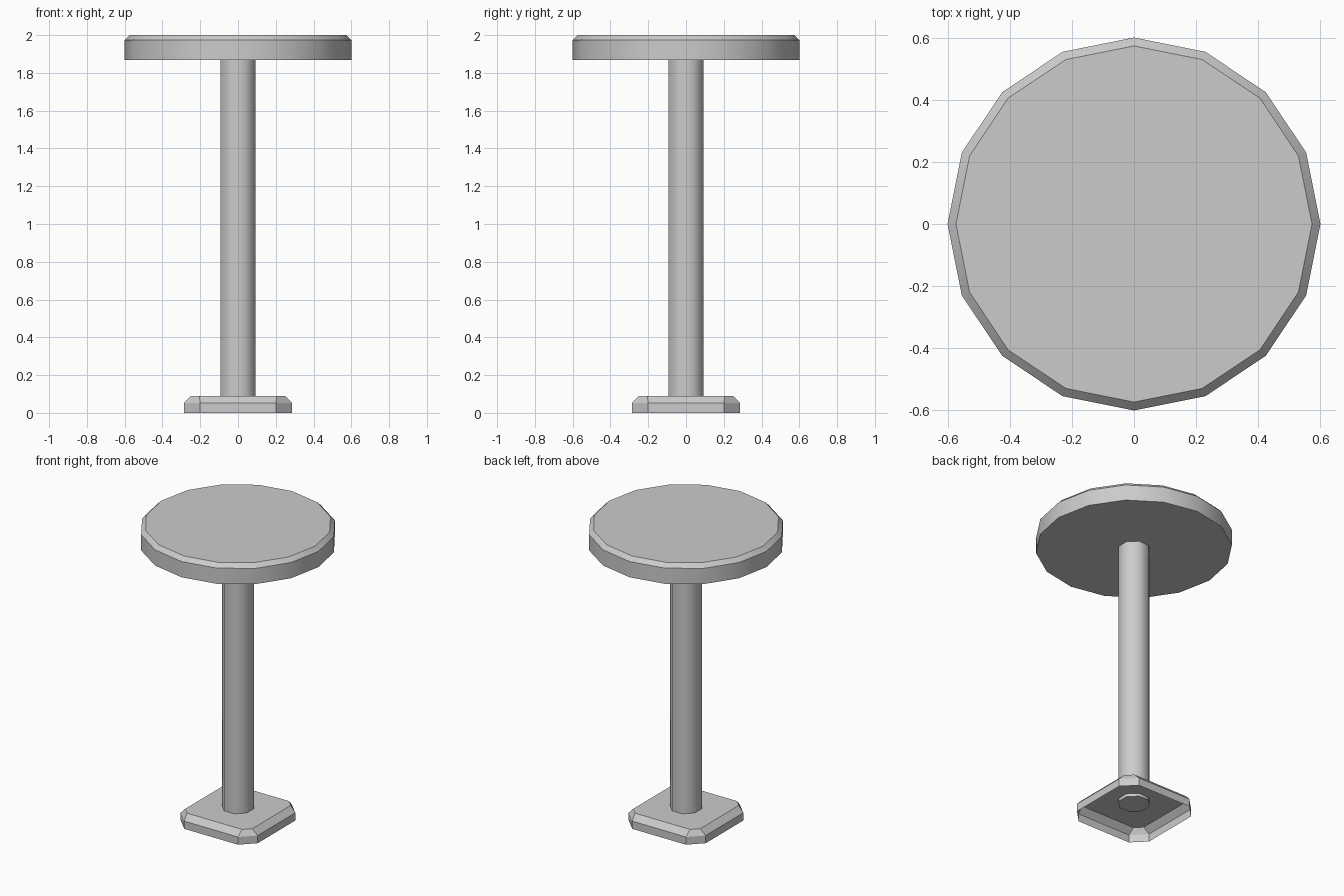
import bpy, bmesh
from math import radians, sin, cos, pi

cube = bpy.data.objects.get("Cube")
if cube:
    bpy.data.objects.remove(cube, do_unlink=True)

grey = bpy.data.materials.new("light_grey")
grey.use_nodes = True
grey.diffuse_color = (0.6, 0.6, 0.6, 1)
grey.node_tree.nodes["Principled BSDF"].inputs["Base Color"].default_value = (0.6, 0.6, 0.6, 1)


def ring(radius, sides, turn=0.0):
    """Outline of a regular polygon."""
    return [(radius * cos(turn + 2 * pi * i / sides),
             radius * sin(turn + 2 * pi * i / sides)) for i in range(sides)]


def cut_square(half, corner):
    """Outline of a square with cut corners."""
    quarter = [(half, -corner), (half, corner)]
    points = []
    for _ in range(4):
        points += quarter
        quarter = [(-y, x) for x, y in quarter]
    return points


def loft(name, layers, bottom=True, smooth_angle=None):
    """Join stacked outlines [(outline, z), ...] into one part."""
    bm = bmesh.new()
    loops = [[bm.verts.new((x, y, z)) for x, y in outline] for outline, z in layers]
    for low, high in zip(loops, loops[1:]):
        n = len(low)
        for i in range(n):
            j = (i + 1) % n
            bm.faces.new((low[i], low[j], high[j], high[i]))
    bm.faces.new(loops[-1])
    if bottom:
        bm.faces.new(loops[0][::-1])
    mesh = bpy.data.meshes.new(name)
    bm.to_mesh(mesh)
    bm.free()
    mesh.materials.append(grey)
    obj = bpy.data.objects.new(name, mesh)
    bpy.context.collection.objects.link(obj)
    if smooth_angle:
        bpy.ops.object.select_all(action='DESELECT')
        obj.select_set(True)
        bpy.context.view_layer.objects.active = obj
        bpy.ops.object.shade_smooth_by_angle(angle=radians(smooth_angle))
    return obj


# Round seat with a bevelled upper rim
loft("seat", [(ring(0.6, 16), 1.867), (ring(0.6, 16), 1.973), (ring(0.573, 16), 2.0)],
     smooth_angle=30)

# Eight-sided post, reaching a little below the underside of the base plate
post = ring(0.1, 8, pi / 8)
loft("post", [(post, 0.07), (post, 1.867)], smooth_angle=50)

# Hollow foot with cut corners and sloping shoulders, open underneath
foot = cut_square(0.287, 0.2)
loft("foot", [(foot, 0.0), (foot, 0.052), (cut_square(0.25, 0.205), 0.09)], bottom=False)
